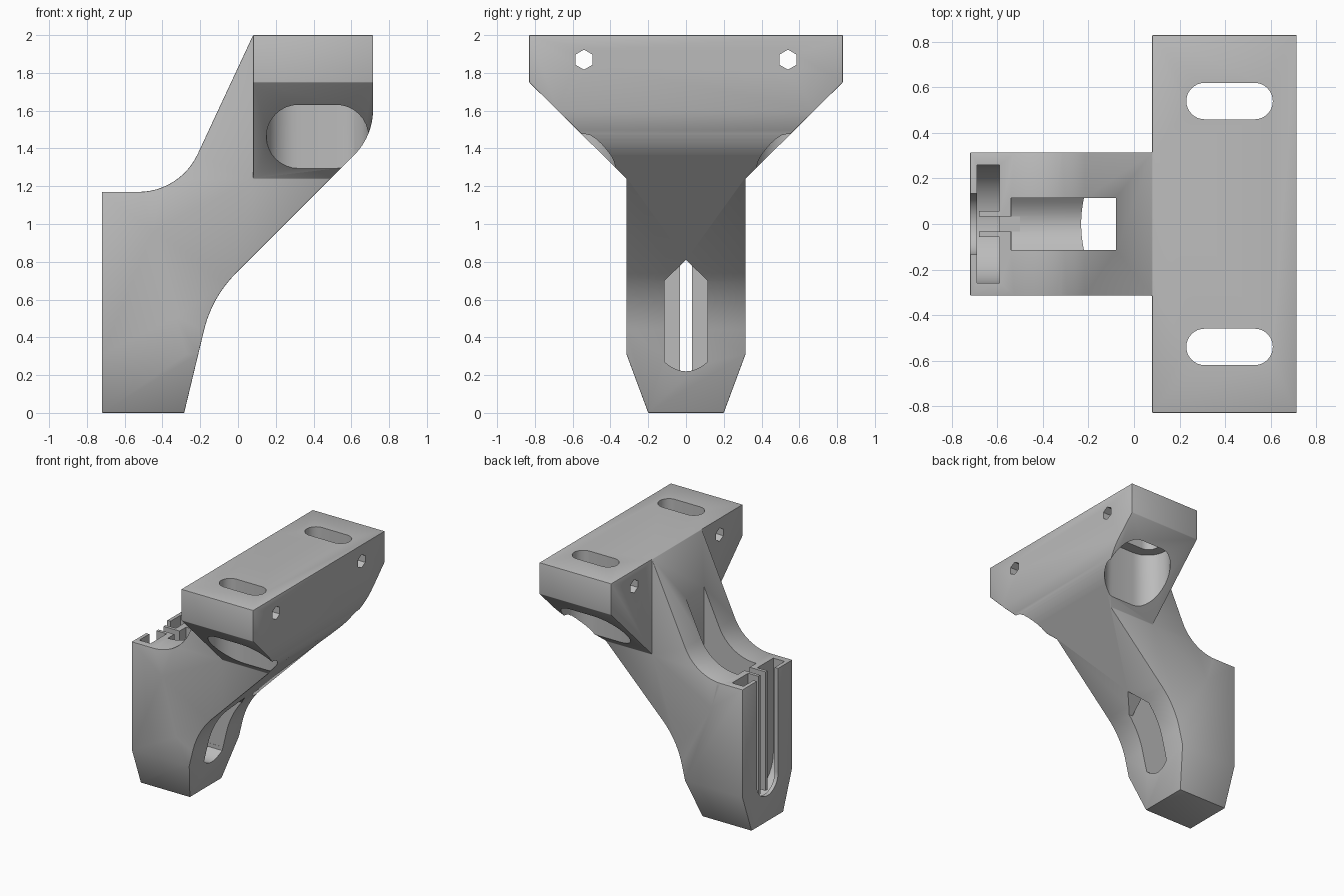
import bpy, bmesh, math
from mathutils import Vector

if "Cube" in bpy.data.objects:
    bpy.data.objects.remove(bpy.data.objects["Cube"])

# Single grey plastic colour
grey = bpy.data.materials.new("light grey plastic")
grey.use_nodes = True
colour = (0.5, 0.5, 0.5, 1)
grey.diffuse_color = colour
grey.node_tree.nodes["Principled BSDF"].inputs["Base Color"].default_value = colour


def prism(name, points, axis, lo, hi):
    """Extrude a 2D outline along an axis: x uses (y,z), y uses (x,z), z uses (x,y)."""
    def place(p, d):
        return {"x": (d, p[0], p[1]), "y": (p[0], d, p[1]), "z": (p[0], p[1], d)}[axis]
    bm = bmesh.new()
    rings = [[bm.verts.new(place(p, d)) for p in points] for d in (lo, hi)]
    n = len(points)
    for ring in rings:
        bm.faces.new(ring)
    for i in range(n):
        j = (i + 1) % n
        bm.faces.new((rings[0][i], rings[0][j], rings[1][j], rings[1][i]))
    bmesh.ops.recalc_face_normals(bm, faces=bm.faces)
    mesh = bpy.data.meshes.new(name)
    bm.to_mesh(mesh)
    bm.free()
    mesh.materials.append(grey)
    obj = bpy.data.objects.new(name, mesh)
    bpy.context.collection.objects.link(obj)
    return obj


def apply(obj, mod):
    bpy.context.view_layer.objects.active = obj
    bpy.ops.object.modifier_apply(modifier=mod.name)


def combine(obj, other, operation="DIFFERENCE"):
    mod = obj.modifiers.new("cut", "BOOLEAN")
    mod.operation, mod.solver, mod.object = operation, "EXACT", other
    apply(obj, mod)
    bpy.data.objects.remove(other)


def fillet(corners, steps=12):
    """Outline from (u, v, tangent length), rounding corners with a length."""
    out = []
    for i, (u, v, t) in enumerate(corners):
        p = Vector((u, v, 0))
        if not t:
            out.append((u, v))
            continue
        before, after = corners[i - 1], corners[(i + 1) % len(corners)]
        a = (Vector((*before[:2], 0)) - p).normalized()
        b = (Vector((*after[:2], 0)) - p).normalized()
        r = t * math.tan(a.angle(b) / 2)
        centre = p + (a + b).normalized() * math.hypot(t, r)
        start, end = (p + a * t - centre).normalized(), (p + b * t - centre).normalized()
        for k in range(steps + 1):
            q = centre + start.slerp(end, k / steps) * r
            out.append((q.x, q.y))
    return out


def box2(a, b, c, d):
    return [(a, c), (b, c), (b, d), (a, d)]


def stadium(cx, cy, half, r, steps=16):
    pts = []
    for side in (1, -1):
        for k in range(steps + 1):
            ang = math.pi * (k / steps - 0.5)
            pts.append((cx + side * (half + r * math.cos(ang)), cy + side * r * math.sin(ang)))
    return pts


def round_bottom(w, centre, top=3, steps=20):
    """Upright channel outline with a semicircular floor."""
    arc = [math.pi * (1 + k / steps) for k in range(steps + 1)]
    return [(w * math.cos(a), centre + w * math.sin(a)) for a in arc] + [(w, top), (-w, top)]


# Bracket body: side outline crossed with the end outline
body = prism("bracket_body", fillet([
    (-0.72, 0, 0), (-0.285, 0, 0), (-0.138, 0.612, 0.18), (0.715, 1.465, 0.14),
    (0.715, 2, 0), (0.08, 2, 0), (-0.307, 1.17, 0.22), (-0.72, 1.17, 0)]), "y", -0.9, 0.9)
half = [(0.2, -0.1), (0.2, 0), (0.315, 0.31), (0.315, 1.24), (0.83, 1.75), (0.83, 2.2)]
outline = half + [(-y, z) for y, z in reversed(half)]
combine(body, prism("end_outline", outline, "x", -1, 1), "INTERSECT")
for s in (-1, 1):
    combine(body, prism("side_cut", box2(s * 0.315, s * 1.2, -1, 3), "x", -1, 0.08))

# Small softened edges
bevel = body.modifiers.new("soft_edges", "BEVEL")
bevel.width, bevel.segments = 0.014, 2
bevel.limit_method, bevel.angle_limit = "ANGLE", math.radians(32)
apply(body, bevel)

# Mounting slots, counterbores and hexagonal cross holes
hexagon = [(0.053 * math.sin(k * math.pi / 3), 1.87 + 0.053 * math.cos(k * math.pi / 3)) for k in range(6)]
for s in (-0.54, 0.54):
    combine(body, prism("mount_slot", stadium(0.42, s, 0.11, 0.08), "z", 1.6, 2.4))
    combine(body, prism("counterbore", stadium(0.42, s, 0.1, 0.17), "z", 0.5, 1.75))
    combine(body, prism("hex_hole", [(y + s, z) for y, z in hexagon], "x", -1, 1))

# Central pocket and the roofed slot through the lower slope
combine(body, prism("pocket", box2(-0.54, -0.08, -0.115, 0.115), "z", 0.3, 3))
floor = [(0.114 * k / 6, 0.22 + 0.05 * (k / 6) ** 2) for k in range(-6, 7)]
combine(body, prism("lower_slot", floor + [(0.114, 0.7), (0, 0.81), (-0.114, 0.7)], "x", -0.539, 0.4))

# Guide channel on the end face
combine(body, prism("channel_mouth", round_bottom(0.135, 0.34), "x", -1, -0.65))
combine(body, prism("channel", round_bottom(0.26, 0.42), "x", -0.69, -0.59))
combine(body, prism("slit", box2(-0.033, 0.033, 0.22, 3), "x", -0.64, -0.5))

# Thin guide rails beside the slit
rails = [prism(name, box2(s * 0.033, s * 0.058, 0.22, 1.17), "x", -0.68, -0.585)
         for name, s in (("left_guide_rail", -1), ("right_guide_rail", 1))]

# Smooth curved faces, keep real edges sharp
for obj in [body] + rails:
    bpy.ops.object.select_all(action="DESELECT")
    obj.select_set(True)
    bpy.context.view_layer.objects.active = obj
    bpy.ops.object.shade_smooth_by_angle(angle=math.radians(30))
